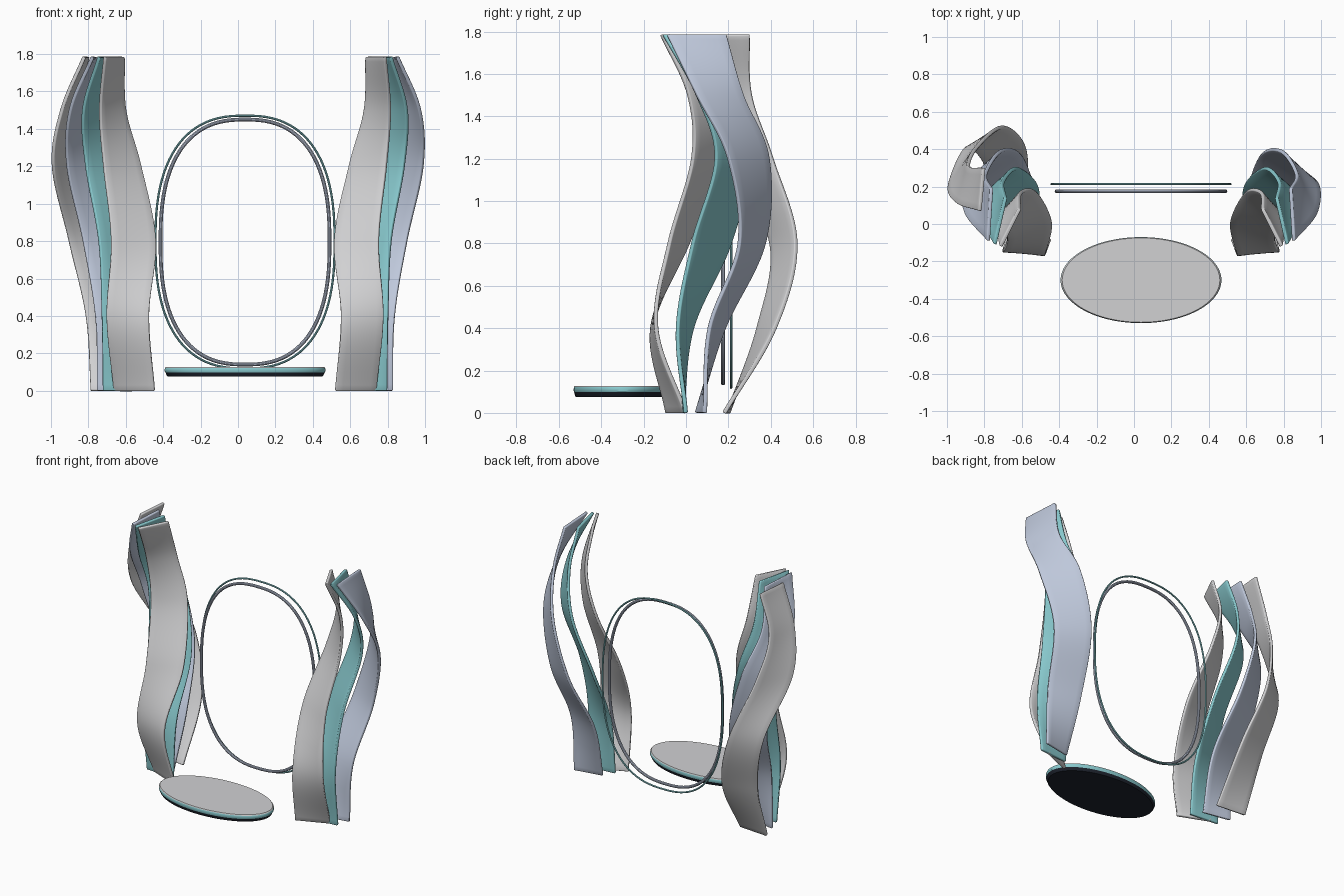
import bpy, bmesh, math
from mathutils import Vector

cube = bpy.data.objects.get("Cube")
if cube:
    bpy.data.objects.remove(cube, do_unlink=True)

MIDDLE = 0.0375  # x of the mirror plane between the ribbon groups


def material(name, rgb):
    mat = bpy.data.materials.new(name)
    mat.use_nodes = True
    color = (*rgb, 1.0)
    mat.diffuse_color = color
    mat.node_tree.nodes["Principled BSDF"].inputs["Base Color"].default_value = color
    return mat


grey = material("pale grey", (0.64, 0.64, 0.65))
teal = material("soft teal", (0.25, 0.59, 0.62))
lavender = material("lavender blue", (0.52, 0.58, 0.71))
dark = material("dark navy", (0.012, 0.016, 0.026))


def finish(name, bm, mats):
    bmesh.ops.recalc_face_normals(bm, faces=bm.faces[:])
    mesh = bpy.data.meshes.new(name)
    bm.to_mesh(mesh)
    bm.free()
    obj = bpy.data.objects.new(name, mesh)
    bpy.context.scene.collection.objects.link(obj)
    for mat in mats:
        mesh.materials.append(mat)
    bpy.ops.object.select_all(action="DESELECT")
    obj.select_set(True)
    bpy.context.view_layer.objects.active = obj
    bpy.ops.object.shade_smooth_by_angle(angle=math.radians(35))
    return obj


def spline(points, steps):
    """Smooth path through the control points."""
    padded = [2 * points[0] - points[1], *points, 2 * points[-1] - points[-2]]
    path = []
    for a, b, c, d in zip(padded, padded[1:], padded[2:], padded[3:]):
        for k in range(steps):
            t = k / steps
            path.append(0.5 * (2 * b + (c - a) * t + (2 * a - 5 * b + 4 * c - d) * t ** 2
                               + (3 * b - a - 3 * c + d) * t ** 3))
    return path + [points[-1]]


LEVELS = (0, 0.4, 0.8, 1.2, 1.5, 1.785)

# Each row: inner edge (outward distance, y), outer edge (outward distance, y)
FRONT = ((.483, -.09, .70, .0), (.513, -.16, .74, -.14), (.478, .01, .715, -.08),
         (.558, .17, .755, .03), (.64, .17, .775, .01), (.65, .08, .75, -.12))
SECOND = ((.54, -.02, .76, .0), (.545, .03, .765, -.04), (.555, .21, .78, .03),
          (.66, .30, .85, .14), (.735, .23, .865, .05), (.725, .14, .78, -.11))
THIRD = ((.59, .05, .79, .09), (.57, .18, .80, .11), (.64, .37, .865, .25),
         (.75, .39, .95, .20), (.83, .27, .935, .05), (.80, .19, .815, -.09))
BACK = ((.60, .18, .825, .2), (.62, .42, .85, .34), (.74, .52, .94, .40),
        (.88, .41, 1.027, .20), (.92, .31, .98, .11), (.84, .30, .86, .07))


def ribbon(name, rows, side, mat, across=6):
    """Twisting strip lofted between its inner and outer edge."""
    inner = spline([Vector((MIDDLE + side * r[0], r[1], z)) for r, z in zip(rows, LEVELS)], 12)
    outer = spline([Vector((MIDDLE + side * r[2], r[3], z)) for r, z in zip(rows, LEVELS)], 12)
    bm = bmesh.new()
    grid = [[bm.verts.new(a.lerp(b, k / across)) for k in range(across + 1)]
            for a, b in zip(inner, outer)]
    for low, high in zip(grid, grid[1:]):
        for k in range(across):
            bm.faces.new((low[k], low[k + 1], high[k + 1], high[k]))
    obj = finish(name, bm, [mat])
    shell = obj.modifiers.new("thickness", "SOLIDIFY")
    shell.thickness = 0.02
    shell.offset = 0
    # keep the cut ends level with the floor and the top
    obj.modifiers.move(len(obj.modifiers) - 1, 0)
    rounding = obj.modifiers.new("rounded edges", "BEVEL")
    rounding.width = 0.005
    rounding.segments = 2
    rounding.limit_method = "ANGLE"
    rounding.angle_limit = math.radians(50)


for word, side in (("left", 1), ("right", -1)):
    ribbon(word + "_front_ribbon", FRONT, side, grey)
    ribbon(word + "_second_ribbon", SECOND, side, teal)
    ribbon(word + "_third_ribbon", THIRD, side, lavender)
ribbon("right_back_ribbon", BACK, -1, grey)


def hoop(name, y, half_width, half_height, radius, mat, count=96, sides=10):
    """Rounded-rectangle ring with a round section."""
    def signed_power(v):
        return math.copysign(abs(v) ** (2 / 2.5), v)

    center = Vector((MIDDLE, y, 0.795))
    pts = []
    for i in range(count):
        t = math.tau * (i + 0.5) / count
        pts.append(center + Vector((half_width * signed_power(math.cos(t)), 0,
                                    half_height * signed_power(math.sin(t)))))
    bm = bmesh.new()
    rings = []
    for i, p in enumerate(pts):
        along = (pts[(i + 1) % count] - pts[i - 1]).normalized()
        out = along.cross(Vector((0, 1, 0)))
        rings.append([bm.verts.new(p + radius * (math.cos(a) * out + math.sin(a) * Vector((0, 1, 0))))
                      for a in (math.tau * k / sides for k in range(sides))])
    for i in range(count):
        a, b = rings[i - 1], rings[i]
        for k in range(sides):
            bm.faces.new((a[k - 1], a[k], b[k], b[k - 1]))
    finish(name, bm, [mat])


hoop("front_hoop", 0.175, 0.452, 0.655, 0.010, lavender)
hoop("back_hoop", 0.213, 0.479, 0.676, 0.006, teal)


def platform():
    """Oval disc: dark base, teal rim and pale top."""
    layers = ((0.076, 0.96), (0.083, 0.975), (0.098, 0.99), (0.104, 1.0),
              (0.114, 1.0), (0.122, 0.995), (0.128, 0.98))
    bm = bmesh.new()
    count = 96
    rings = []
    for z, s in layers:
        rings.append([bm.verts.new((MIDDLE + 0.43 * s * math.cos(a), -0.3 + 0.23 * s * math.sin(a), z))
                      for a in (math.tau * k / count for k in range(count))])
    for low, high in zip(rings, rings[1:]):
        for k in range(count):
            bm.faces.new((low[k - 1], low[k], high[k], high[k - 1]))
    bm.faces.new(rings[0])
    bm.faces.new(rings[-1])
    for face in bm.faces:
        z = face.calc_center_median().z
        face.material_index = 0 if z < 0.095 else 1 if z < 0.12 else 2
    finish("oval_platform", bm, [dark, teal, grey])


platform()
